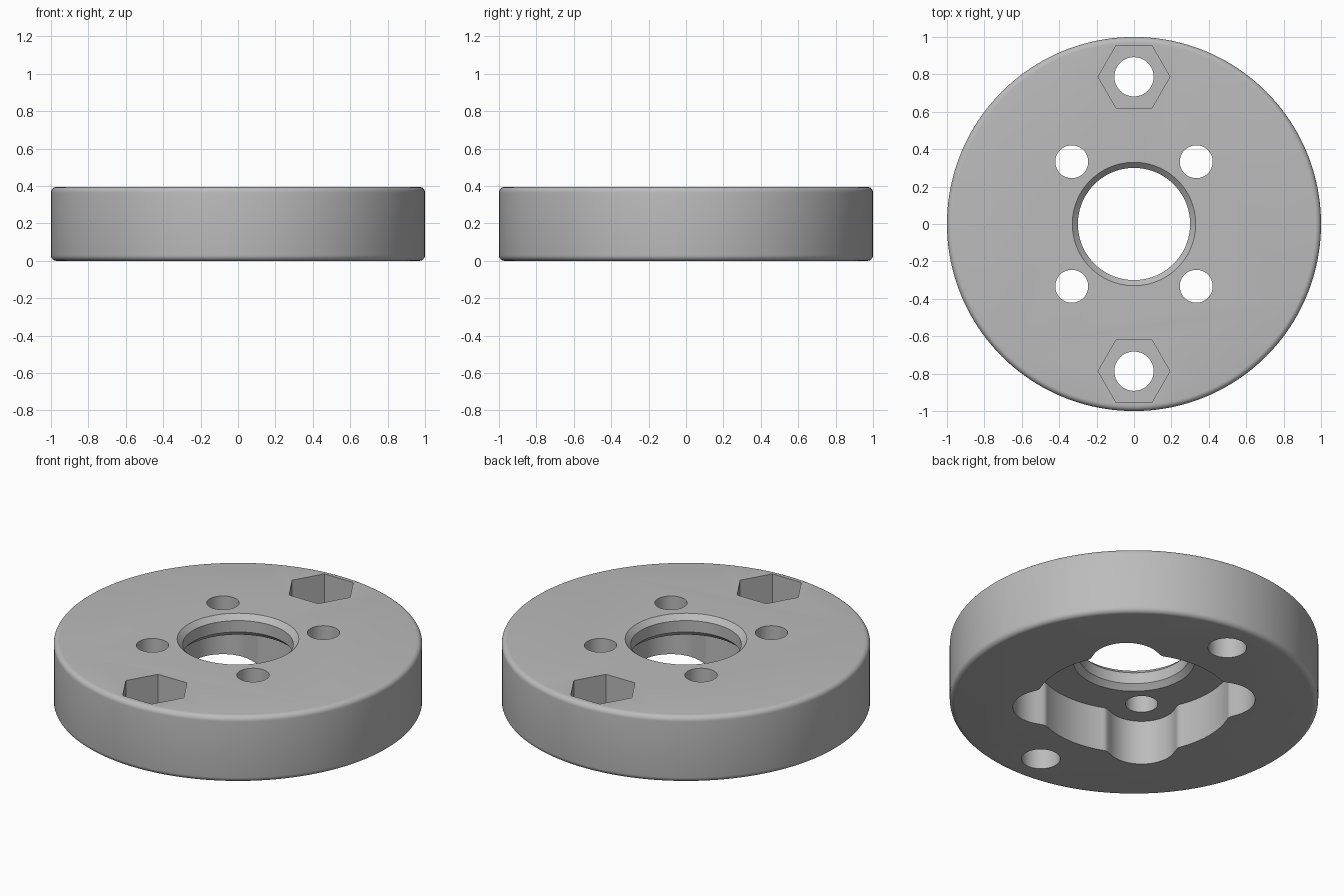
import bpy, bmesh, math

if "Cube" in bpy.data.objects:
    bpy.data.objects.remove(bpy.data.objects["Cube"])

H = 0.395          # disc height
CEIL = 0.267       # ceiling of the underside recess
grey = bpy.data.materials.new("mid_grey")
grey.diffuse_color = (0.50, 0.50, 0.50, 1)
grey.use_nodes = True
grey.node_tree.nodes["Principled BSDF"].inputs["Base Color"].default_value = grey.diffuse_color


def make_object(name, bm):
    bmesh.ops.recalc_face_normals(bm, faces=bm.faces)
    mesh = bpy.data.meshes.new(name)
    bm.to_mesh(mesh)
    bm.free()
    mesh.materials.append(grey)
    ob = bpy.data.objects.new(name, mesh)
    bpy.context.collection.objects.link(ob)
    return ob


def lathe(name, profile, n):
    """Closed solid from rings of (radius, z), capped at both ends."""
    bm = bmesh.new()
    rings = [[bm.verts.new((r * math.cos(2 * math.pi * i / n),
                            r * math.sin(2 * math.pi * i / n), z))
              for i in range(n)] for r, z in profile]
    for a, b in zip(rings, rings[1:]):
        for i in range(n):
            j = (i + 1) % n
            bm.faces.new((a[i], a[j], b[j], b[i]))
    bm.faces.new(rings[0])
    bm.faces.new(rings[-1])
    return make_object(name, bm)


def prism(name, points, z0, z1):
    """Vertical prism over an outline."""
    bm = bmesh.new()
    lo = [bm.verts.new((x, y, z0)) for x, y in points]
    hi = [bm.verts.new((x, y, z1)) for x, y in points]
    bm.faces.new(lo)
    bm.faces.new(hi)
    for i in range(len(points)):
        j = (i + 1) % len(points)
        bm.faces.new((lo[i], lo[j], hi[j], hi[i]))
    return make_object(name, bm)


def circle(cx, cy, r, n):
    return [(cx + r * math.cos(2 * math.pi * i / n),
             cy + r * math.sin(2 * math.pi * i / n)) for i in range(n)]


# Disc with rounded rims
F = 0.03
arc = [math.radians(a) for a in range(0, 91, 15)]
profile = [(1 - F + F * math.sin(a), F - F * math.cos(a)) for a in arc]
profile += [(1 - F + F * math.cos(a), H - F + F * math.sin(a)) for a in arc]
disc = lathe("flange_disc", profile, 160)

cutters = []

# Recess in the underside: a circle with four blended lobes
R, D, LOBE, BLEND = 0.535, 0.471, 0.188, 0.04
outline = []
for i in range(288):
    t = 2 * math.pi * i / 288
    phi = (t % (math.pi / 2)) - math.pi / 4
    s = LOBE ** 2 - (D * math.sin(phi)) ** 2
    lobe = D * math.cos(phi) + math.sqrt(s) if s > 0 else 0
    h = max(BLEND - abs(R - lobe), 0) / BLEND
    r = max(R, lobe) + h * h * BLEND / 4
    outline.append((r * math.cos(t), r * math.sin(t)))
cutters.append(prism("recess_cutter", outline, -0.1, CEIL))

# Central bore, chamfered at both ends
cutters.append(lathe("bore_cutter", [(0.36, CEIL - 0.03), (0.30, CEIL + 0.03),
                                     (0.30, H - 0.03), (0.36, H + 0.03)], 96))

# Four small bolt holes
for sx in (-1, 1):
    for sy in (-1, 1):
        cutters.append(prism("bolt_hole_cutter",
                             circle(sx * 0.333, sy * 0.333, 0.088, 48), 0.1, 0.6))

# Two through holes with hexagonal nut pockets
for sy in (-1, 1):
    cutters.append(prism("nut_pocket_cutter",
                         circle(0, sy * 0.787, 0.192, 6), H - 0.2, 0.6))
    cutters.append(prism("nut_hole_cutter",
                         circle(0, sy * 0.787, 0.105, 48), -0.1, 0.5))

# Cut everything, then remove the cutters
for c in cutters:
    c.hide_render = True
    m = disc.modifiers.new(c.name, 'BOOLEAN')
    m.operation = 'DIFFERENCE'
    m.solver = 'EXACT'
    m.object = c
bpy.context.view_layer.update()
cut = bpy.data.meshes.new_from_object(
    disc.evaluated_get(bpy.context.evaluated_depsgraph_get()))
disc.modifiers.clear()
disc.data = cut
for c in cutters:
    bpy.data.objects.remove(c)

bpy.context.view_layer.objects.active = disc
disc.select_set(True)
bpy.ops.object.shade_smooth_by_angle(angle=math.radians(30))
